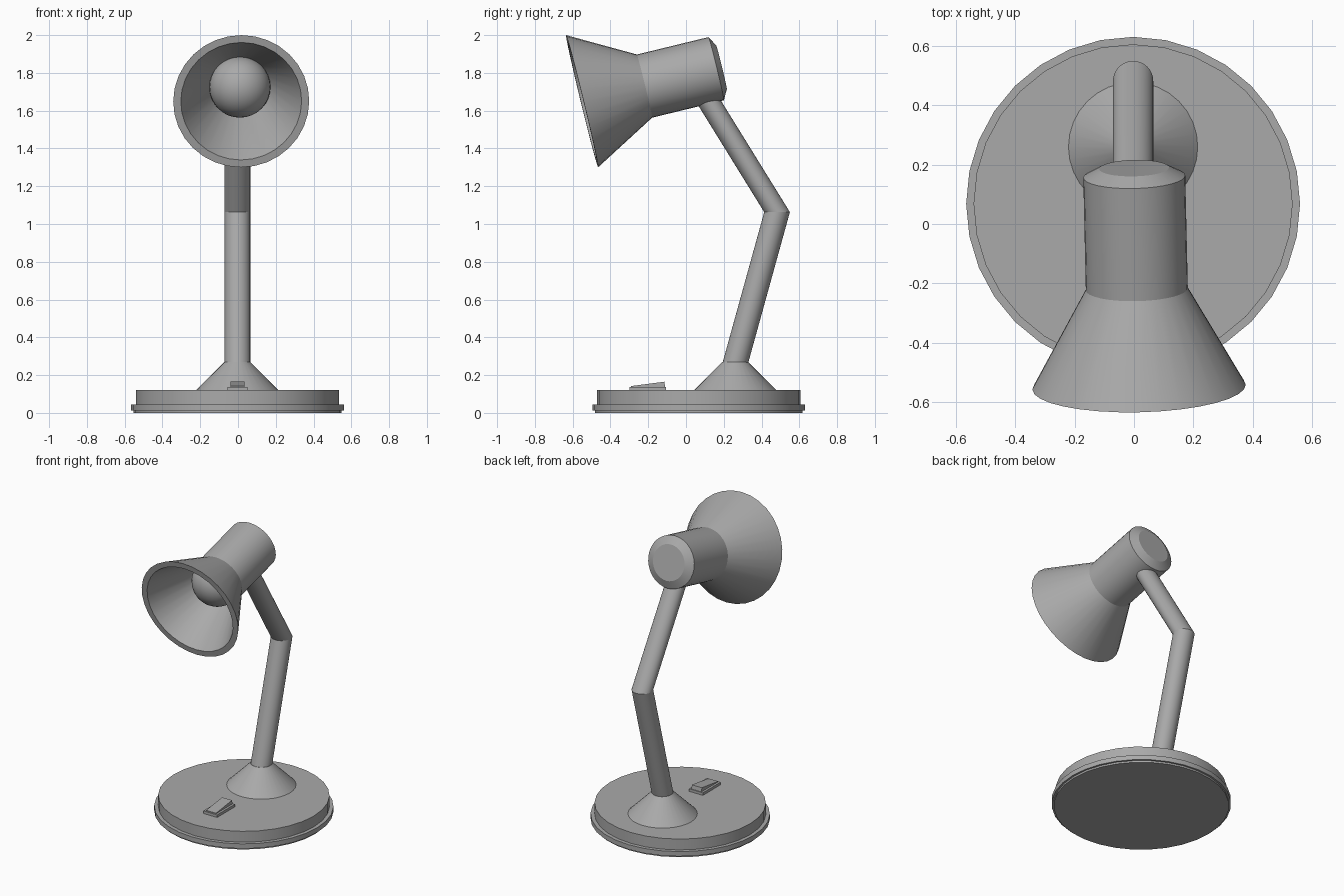
import bpy
import bmesh
from math import radians, cos, sin, tau
from mathutils import Matrix, Vector

SEGMENTS = 32
BASE_X = -0.003

cube = bpy.data.objects.get("Cube")
if cube:
    bpy.data.objects.remove(cube, do_unlink=True)

grey = bpy.data.materials.new("painted_grey")
grey.use_nodes = True
GREY_COLOR = (0.4, 0.4, 0.4, 1)
grey.diffuse_color = GREY_COLOR
grey.node_tree.nodes["Principled BSDF"].inputs["Base Color"].default_value = GREY_COLOR


def finish(name, bm, smooth_angle=25):
    """Turn a bmesh into a shaded object."""
    bmesh.ops.recalc_face_normals(bm, faces=bm.faces)
    mesh = bpy.data.meshes.new(name)
    bm.to_mesh(mesh)
    bm.free()
    mesh.materials.append(grey)
    obj = bpy.data.objects.new(name, mesh)
    bpy.context.collection.objects.link(obj)
    bpy.ops.object.select_all(action="DESELECT")
    obj.select_set(True)
    bpy.context.view_layer.objects.active = obj
    bpy.ops.object.shade_smooth_by_angle(angle=radians(smooth_angle))
    return obj


def loft(name, rings, rotation=None):
    """Skin circular rings given as (centre, radius), with capped ends."""
    rotation = rotation or Matrix.Identity(3)
    bm = bmesh.new()
    loops = []
    for centre, radius in rings:
        loops.append([
            bm.verts.new(Vector(centre) + rotation @ Vector(
                (radius * cos(tau * i / SEGMENTS), radius * sin(tau * i / SEGMENTS), 0)))
            for i in range(SEGMENTS)])
    for low, high in zip(loops, loops[1:]):
        for i in range(SEGMENTS):
            j = (i + 1) % SEGMENTS
            bm.faces.new((low[i], low[j], high[j], high[i]))
    bm.faces.new(loops[0])
    bm.faces.new(loops[-1])
    return finish(name, bm)


def lathe(name, origin, axis, profile):
    """Revolve (radius, distance) points around an axis."""
    axis = Vector(axis).normalized()
    rotation = axis.to_track_quat("Z", "Y").to_matrix()
    return loft(name, [(Vector(origin) + axis * d, r) for r, d in profile], rotation)


def side_prism(name, outline, half_width):
    """Extrude a (y, z) outline sideways."""
    bm = bmesh.new()
    face = bm.faces.new([bm.verts.new((BASE_X - half_width, y, z)) for y, z in outline])
    extruded = bmesh.ops.extrude_face_region(bm, geom=[face])["geom"]
    verts = [v for v in extruded if isinstance(v, bmesh.types.BMVert)]
    bmesh.ops.translate(bm, verts=verts, vec=(2 * half_width, 0, 0))
    return finish(name, bm)


# Stepped round base and the conical collar on it
UP = (0, 0, 1)
lathe("base", (BASE_X, 0.068, 0), UP,
      [(0.55, 0), (0.55, 0.012), (0.563, 0.012), (0.563, 0.045),
       (0.538, 0.045), (0.538, 0.12)])
lathe("stem_collar", (BASE_X, 0.26, 0), UP, [(0.22, 0.118), (0.068, 0.27)])

# Two arm sections meeting at a level elbow
elbow = (BASE_X, 0.482, 1.063)
loft("lower_arm", [((BASE_X, 0.26, 0.26), 0.068), (elbow, 0.068)])
loft("upper_arm", [(elbow, 0.068), ((BASE_X, 0.088, 1.70), 0.068)])

# Head: hollow flared shade, cylindrical housing and bevelled rear cap
rim_centre = Vector((0.017, -0.55, 1.65))
head_axis = Vector((-0.022, 0.972, 0.236)).normalized()
lathe("lamp_head", rim_centre, head_axis,
      [(0.15, 0.36), (0.155, 0.34), (0.32, 0), (0.36, 0),
       (0.172, 0.34), (0.172, 0.731), (0.118, 0.76)])

# Round bulb seated in the throat of the shade
bm = bmesh.new()
bmesh.ops.create_uvsphere(bm, u_segments=SEGMENTS, v_segments=SEGMENTS // 2, radius=0.162)
bulb = finish("bulb", bm)
bulb.location = rim_centre + head_axis * 0.318

# Rocker switch on the front of the base
side_prism("switch_plate", [(-0.30, 0.118), (-0.105, 0.118), (-0.105, 0.138), (-0.30, 0.138)], 0.053)
side_prism("switch_rocker", [(-0.29, 0.136), (-0.11, 0.136), (-0.115, 0.165), (-0.29, 0.142)], 0.038)
